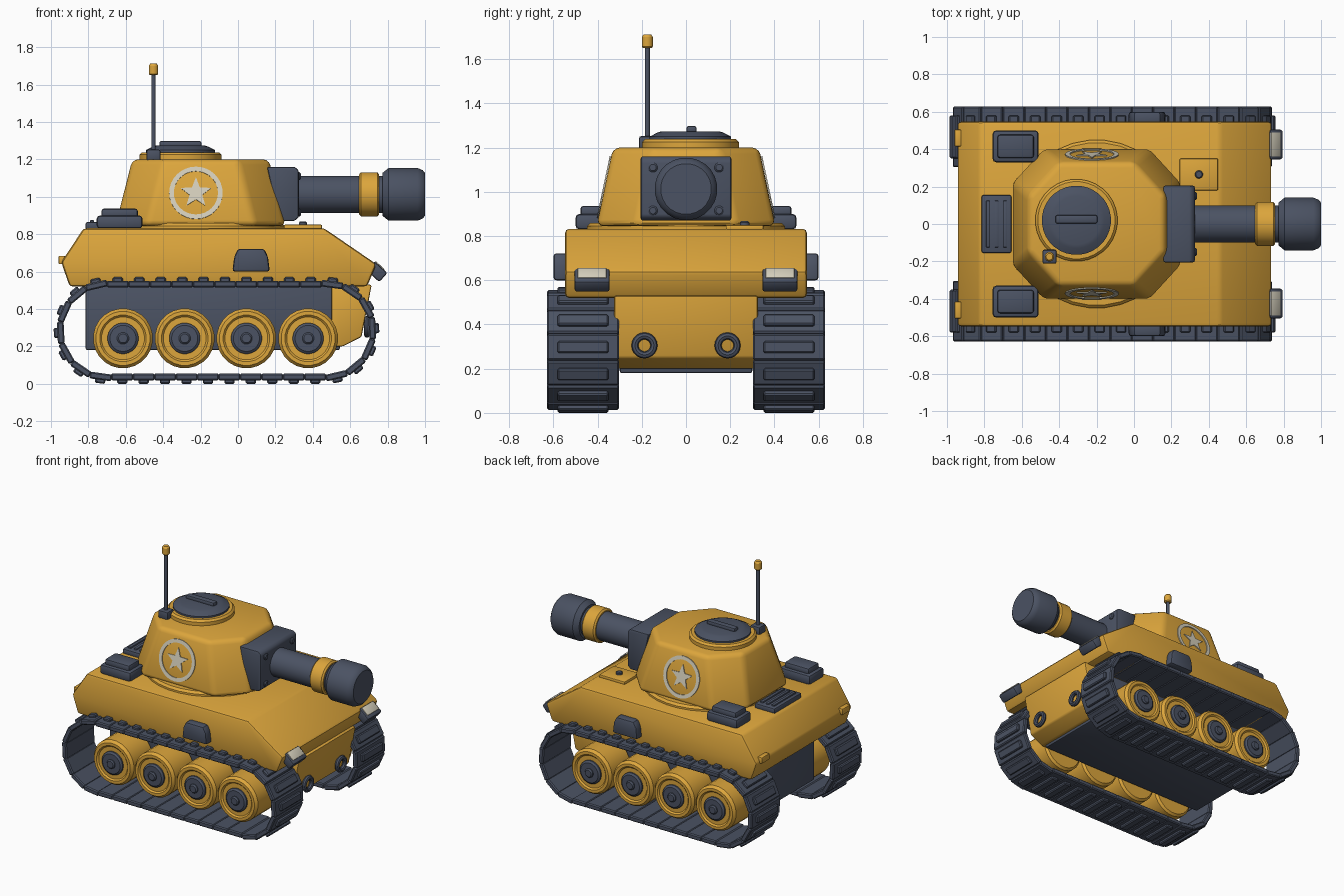
import bpy, bmesh, math
from mathutils import Matrix, Vector

cube = bpy.data.objects.get("Cube")
if cube:
    bpy.data.objects.remove(cube, do_unlink=True)


def material(name, rgb):
    m = bpy.data.materials.new(name)
    m.use_nodes = True
    m.diffuse_color = (*rgb, 1)
    m.node_tree.nodes["Principled BSDF"].inputs["Base Color"].default_value = (*rgb, 1)
    return m


YELLOW = material("mustard yellow", (0.72, 0.38, 0.045))
DARK = material("dark slate", (0.07, 0.085, 0.125))
CREAM = material("pale cream", (0.66, 0.62, 0.5))
SIDES = (("left", 1), ("right", -1))  # of the y axis
made = []


def finish(bm, name, mat, matrix=None, bevel=0, segments=2):
    bmesh.ops.recalc_face_normals(bm, faces=bm.faces)
    if bevel:
        bmesh.ops.bevel(bm, geom=bm.edges[:], offset=bevel, segments=segments,
                        profile=0.5, affect='EDGES', clamp_overlap=True)
    if matrix:
        bm.transform(matrix)
    bmesh.ops.recalc_face_normals(bm, faces=bm.faces)
    me = bpy.data.meshes.new(name)
    bm.to_mesh(me)
    bm.free()
    me.materials.append(mat)
    ob = bpy.data.objects.new(name, me)
    bpy.context.collection.objects.link(ob)
    made.append(ob)
    return ob


def add_box(bm, size, matrix):
    bmesh.ops.create_cube(bm, size=1, matrix=matrix @ Matrix.Diagonal((*size, 1)))


def box(name, mat, centre, size, bevel=0.01, tilt=0):
    bm = bmesh.new()
    add_box(bm, size, Matrix())
    place = Matrix.Translation(centre) @ Matrix.Rotation(tilt, 4, 'Y')
    return finish(bm, name, mat, place, bevel)


def loft(name, mat, rings, matrix=None, bevel=0, segments=2):
    """Skin between rings of equal length and cap both ends."""
    bm = bmesh.new()
    loops = [[bm.verts.new(p) for p in ring] for ring in rings]
    n = len(loops[0])
    for a, b in zip(loops, loops[1:]):
        for i in range(n):
            j = (i + 1) % n
            bm.faces.new((a[i], a[j], b[j], b[i]))
    bm.faces.new(loops[0])
    bm.faces.new(loops[-1])
    return finish(bm, name, mat, matrix, bevel, segments)


def prism(name, mat, profile, y0, y1, bevel=0.01):
    """Extrude an x-z profile along y."""
    return loft(name, mat, [[(x, y, z) for x, z in profile] for y in (y0, y1)], None, bevel)


def lathe(name, mat, profile, matrix, sides=24):
    """Stack of (radius, height) circles around local z, capped."""
    angles = [math.tau * (i + 0.5) / sides for i in range(sides)]
    return loft(name, mat, [[(r * math.cos(a), r * math.sin(a), h) for a in angles]
                            for r, h in profile], matrix)


def ring(name, mat, section, matrix, sides=32):
    """Closed (radius, height) section swept round local z."""
    bm = bmesh.new()
    loops = [[bm.verts.new((r * math.cos(a), r * math.sin(a), h)) for r, h in section]
             for a in (math.tau * i / sides for i in range(sides))]
    n = len(section)
    for k in range(sides):
        a, b = loops[k], loops[(k + 1) % sides]
        for i in range(n):
            bm.faces.new((a[i], a[(i + 1) % n], b[(i + 1) % n], b[i]))
    return finish(bm, name, mat, matrix)


def at(x, y, z, axis=(0, 0, 1)):
    return Matrix.Translation((x, y, z)) @ Vector((0, 0, 1)).rotation_difference(Vector(axis)).to_matrix().to_4x4()


# Hull
prism("upper_hull", YELLOW, [(-0.9, 0.52), (-0.945, 0.65), (-0.825, 0.832), (0.46, 0.832),
                             (0.74, 0.64), (0.69, 0.52)], -0.547, 0.547, 0.018)
box("lower_hull", DARK, (-0.135, 0, 0.355), (1.36, 0.6, 0.35))
prism("lower_nose", YELLOW, [(0.5, 0.2), (0.56, 0.2), (0.66, 0.25), (0.715, 0.53), (0.5, 0.53)],
      -0.325, 0.325)

# Running gear: each track is a loop of links with raised pads
FRONT, REAR, MID, RADIUS, LINKS = 0.47, -0.70, 0.285, 0.248, 34
STRAIGHT, ARC = FRONT - REAR, math.pi * RADIUS


def track_point(d):
    """Point and tangent angle at distance d round the loop."""
    half, d = divmod(d, STRAIGHT + ARC)
    turn = math.pi * half
    if d < STRAIGHT:
        x, z, a = d - STRAIGHT / 2, RADIUS, 0
    else:
        a = (d - STRAIGHT) / RADIUS
        x, z = STRAIGHT / 2 + RADIUS * math.sin(a), RADIUS * math.cos(a)
    spin = Matrix.Rotation(turn, 4, 'Y')
    return Matrix.Translation(((FRONT + REAR) / 2, 0, MID)) @ spin @ \
        Matrix.Translation((x, 0, z)) @ Matrix.Rotation(a, 4, 'Y')


pitch = 2 * (STRAIGHT + ARC) / LINKS
for side, s in SIDES:
    bm = bmesh.new()
    for i in range(LINKS):
        m = Matrix.Translation((0, s * 0.466, 0)) @ track_point((i + 0.5) * pitch)
        add_box(bm, (pitch * 1.03, 0.325, 0.036), m)
        add_box(bm, (0.055, 0.23, 0.03), m @ Matrix.Translation((0, 0, 0.022)))
    finish(bm, side + "_track", DARK, None, 0.007, 1)

    for n in range(4):
        x = -0.615 + 0.33 * n
        axis = (0, s, 0)
        lathe(f"{side}_wheel_{n + 1}", YELLOW,
              [(0.145, 0), (0.16, 0.015), (0.16, 0.225), (0.145, 0.245), (0.125, 0.245), (0.115, 0.235)],
              at(x, s * 0.31, 0.243, axis))
        lathe(f"{side}_hub_{n + 1}", DARK, [(0.083, 0), (0.083, 0.025), (0.07, 0.035)],
              at(x, s * 0.53, 0.243, axis))
        lathe(f"{side}_axle_cap_{n + 1}", DARK, [(0.032, 0), (0.032, 0.01), (0.024, 0.018)],
              at(x, s * 0.562, 0.243, axis), 12)

    # Side vent, front lamp, tow ring, tail lamp and rear stowage box
    vent = [(-0.03, 0.6), (0.17, 0.6), (0.16, 0.68), (0.14, 0.722), (0, 0.722), (-0.02, 0.68)]
    prism(side + "_side_vent", DARK, vent, s * 0.53, s * 0.6, 0.014)
    slope = math.radians(42)
    lamp = Vector((0.742, s * 0.425, 0.6))
    out = Vector((math.sin(slope), 0, math.cos(slope)))
    box(side + "_lamp_housing", DARK, lamp, (0.095, 0.16, 0.065), 0.012, slope)
    box(side + "_lamp_lens", CREAM, lamp + out * 0.032 + Vector((-0.008, 0, 0.007)),
        (0.065, 0.13, 0.012), 0.003, slope)
    loop = [(0.043 + 0.016 * math.cos(a), 0.016 * math.sin(a))
            for a in (math.tau * k / 8 for k in range(8))]
    ring(side + "_tow_ring", DARK, loop, at(0.69, s * 0.188, 0.305, (1, 0, 0)), 20)
    box(side + "_tail_lamp", YELLOW, (-0.942, s * 0.46, 0.662), (0.035, 0.09, 0.045), 0.006)
    box(side + "_stowage_box", DARK, (-0.633, s * 0.415, 0.865), (0.245, 0.17, 0.07), 0.018)
    box(side + "_stowage_lid", DARK, (-0.633, s * 0.415, 0.912), (0.195, 0.125, 0.05), 0.014)

# Engine grille and deck hatch
box("engine_grille", DARK, (-0.735, 0, 0.845), (0.16, 0.31, 0.04))
for n in range(3):
    box(f"grille_slat_{n + 1}", DARK, (-0.78 + 0.045 * n, 0, 0.867), (0.022, 0.25, 0.016), 0.004)
box("deck_hatch", YELLOW, (0.347, 0.265, 0.838), (0.205, 0.17, 0.025), 0.006)
lathe("deck_hatch_knob", DARK, [(0.022, 0), (0.022, 0.014), (0.016, 0.02)], at(0.347, 0.265, 0.848), 12)

# Turret
TURRET_X = -0.2


def octagon(hx, hy, z):
    cx, cy = hx - 0.165, hy - 0.18
    quarter = [(hx, cy), (cx, hy)]
    pts = quarter + [(-x, y) for x, y in quarter[::-1]]
    pts += [(-x, -y) for x, y in pts]
    return [(x + TURRET_X, y, z) for x, y in pts]


lathe("turret_ring", YELLOW, [(0.45, 0.82), (0.45, 0.845), (0.435, 0.86)], at(TURRET_X, 0, 0), 32)
loft("turret", YELLOW, [octagon(0.455, 0.405, 0.845), octagon(0.365, 0.33, 1.2)], None, 0.03, 3)

# Painted badge on both turret sides
lean = math.atan2(0.075, 0.355)
for side, s in SIDES:
    normal = Vector((0, s * math.cos(lean), math.sin(lean)))
    up = Vector((0, -s * math.sin(lean), math.cos(lean)))
    frame = Matrix((up.cross(normal), up, normal)).transposed().to_4x4()
    spot = Matrix.Translation(Vector((-0.225, s * 0.368, 1.02)) + normal * 0.001) @ frame
    ring(side + "_badge_ring", CREAM, [(0.118, 0), (0.143, 0), (0.143, 0.006), (0.118, 0.006)], spot)
    star = [((0.086, 0.036)[k % 2], math.pi / 2 + k * math.pi / 5) for k in range(10)]
    loft(side + "_badge_star", CREAM,
         [[(r * math.cos(a), r * math.sin(a), h) for r, a in star] for h in (0, 0.006)], spot)

# Gun: mantlet, bolts, barrel, band and muzzle
prism("gun_mantlet", DARK, [(0.22, 0.87), (0.3, 0.87), (0.325, 0.89), (0.325, 1.14),
                            (0.305, 1.16), (0.155, 1.16)], -0.205, 0.205, 0.01)
for y in (-0.15, 0.15):
    for z in (0.915, 1.11):
        lathe("mantlet_bolt", DARK, [(0.022, 0), (0.022, 0.008), (0.015, 0.014)],
              at(0.322, y, z, (1, 0, 0)), 12)
gun = at(0, 0, 1.013, (1, 0, 0))
lathe("gun_barrel", DARK, [(0.1, 0.3), (0.1, 0.8)], gun)
lathe("barrel_band", YELLOW, [(0.108, 0.648), (0.119, 0.658), (0.119, 0.745), (0.108, 0.755)], gun)
lathe("gun_muzzle", DARK, [(0.115, 0.772), (0.142, 0.805), (0.142, 0.96), (0.13, 0.988), (0.115, 1.0)], gun)

# Commander hatch
hatch = at(-0.308, 0.02, 0)
lathe("hatch_ring", YELLOW, [(0.22, 1.19), (0.22, 1.225), (0.207, 1.238)], hatch, 32)
lathe("hatch_lid", DARK, [(0.185, 1.23), (0.185, 1.25), (0.15, 1.268), (0.13, 1.274)], hatch, 32)
box("hatch_handle", DARK, (-0.308, 0.025, 1.282), (0.225, 0.045, 0.032), 0.01)

# Antenna
box("antenna_base", DARK, (-0.452, -0.175, 1.222), (0.075, 0.075, 0.06))
mast = at(-0.452, -0.175, 0)
lathe("antenna_mast", DARK, [(0.012, 1.24), (0.012, 1.66)], mast, 12)
lathe("antenna_tip", YELLOW, [(0.02, 1.65), (0.026, 1.657), (0.026, 1.7), (0.018, 1.712)], mast, 12)

# Smooth shading with sharp creases kept
bpy.ops.object.select_all(action='DESELECT')
for ob in made:
    ob.select_set(True)
bpy.context.view_layer.objects.active = made[0]
bpy.ops.object.shade_smooth_by_angle(angle=math.radians(32))
